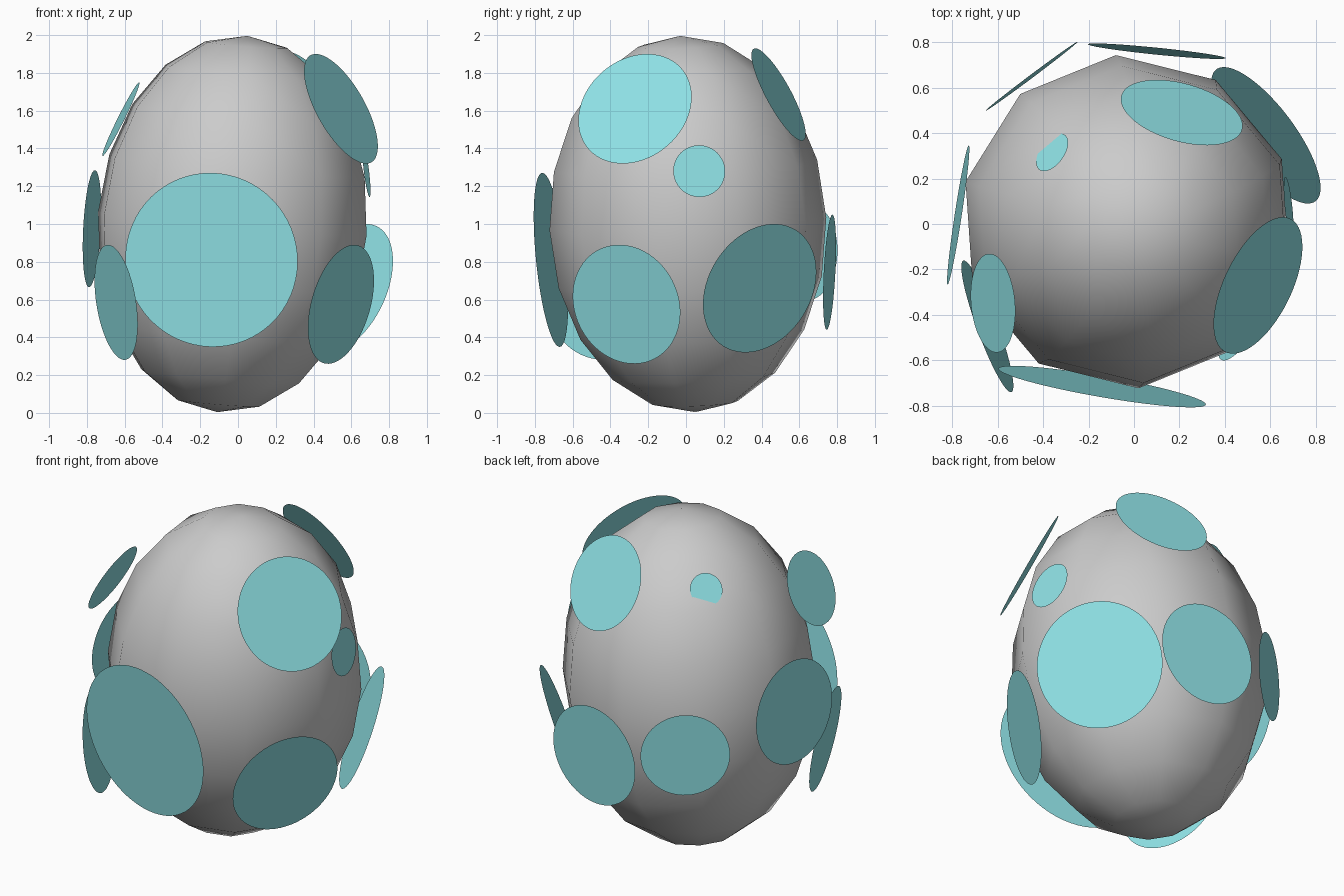
import bpy, bmesh
from math import sin, cos, pi, radians
from mathutils import Vector, Matrix

if "Cube" in bpy.data.objects:
    bpy.data.objects.remove(bpy.data.objects["Cube"])

SIDES, RINGS, RADIUS = 10, 10, 0.735

teal = bpy.data.materials.new("teal")
teal.diffuse_color = (0.28, 0.77, 0.80, 1)
teal.use_nodes = True
teal.node_tree.nodes["Principled BSDF"].inputs["Base Color"].default_value = teal.diffuse_color


def add_object(name, bm, matrix):
    mesh = bpy.data.meshes.new(name)
    bm.to_mesh(mesh)
    bm.free()
    obj = bpy.data.objects.new(name, mesh)
    obj.matrix_world = matrix
    bpy.context.collection.objects.link(obj)
    return obj


def facing(normal):
    return Vector((0, 0, 1)).rotation_difference(Vector(normal)).to_matrix().to_4x4()


# Egg body: a half-ellipse profile spun around its slightly leaning axis
bm = bmesh.new()
arc = []
for i in range(RINGS + 1):
    a = pi * i / RINGS
    arc.append(bm.verts.new((RADIUS * sin(a), 0, cos(a))))
edges = [bm.edges.new(pair) for pair in zip(arc, arc[1:])]
bmesh.ops.spin(bm, geom=arc + edges, cent=(0, 0, 0), axis=(0, 0, 1),
               angle=2 * pi, steps=SIDES)
bmesh.ops.remove_doubles(bm, verts=bm.verts[:], dist=0.001)
bmesh.ops.recalc_face_normals(bm, faces=bm.faces[:])
for f in bm.faces:
    f.smooth = True
add_object("egg", bm, Matrix.Translation((-0.03, 0.01, 1.0))
           @ facing((0.16, -0.08, 2)) @ Matrix.Rotation(radians(94), 4, 'Z'))


# Spots: flat round discs lying against the shell
def spot(name, centre, normal, radius):
    bm = bmesh.new()
    bmesh.ops.create_circle(bm, cap_ends=True, segments=64, radius=radius)
    obj = add_object(name, bm, Matrix.Translation(centre) @ facing(normal))
    obj.data.materials.append(teal)


spot("front_spot", (-0.14, -0.715, 0.81), (-0.17, -0.98, -0.10), 0.463)
spot("right_upper_spot", (0.545, -0.27, 1.61), (0.80, -0.39, 0.455), 0.326)
spot("right_small_spot", (0.68, 0.07, 1.28), (0.985, 0.10, 0.12), 0.138)
spot("right_lower_spot", (0.545, -0.315, 0.575), (0.843, -0.48, -0.245), 0.325)
spot("back_right_spot", (0.58, 0.39, 0.66), (0.75, 0.563, -0.35), 0.363)
spot("back_lower_spot", (0.10, 0.76, 0.745), (0.10, 0.99, -0.05), 0.305)
spot("back_upper_spot", (0.21, 0.49, 1.685), (0.24, 0.85, 0.46), 0.276)
spot("left_upper_spot", (-0.62, -0.348, 1.555), (-0.893, -0.08, 0.445), 0.218)
spot("left_middle_spot", (-0.773, 0.04, 0.975), (-0.985, 0.15, 0.05), 0.31)
spot("left_lower_spot", (-0.645, -0.45, 0.585), (-0.928, -0.34, -0.15), 0.308)
spot("back_left_spot", (-0.45, 0.65, 0.85), (-0.6, 0.8, -0.03), 0.253)
spot("back_left_small_spot", (-0.36, 0.315, 1.73), (-0.67, 0.49, 0.55), 0.095)
